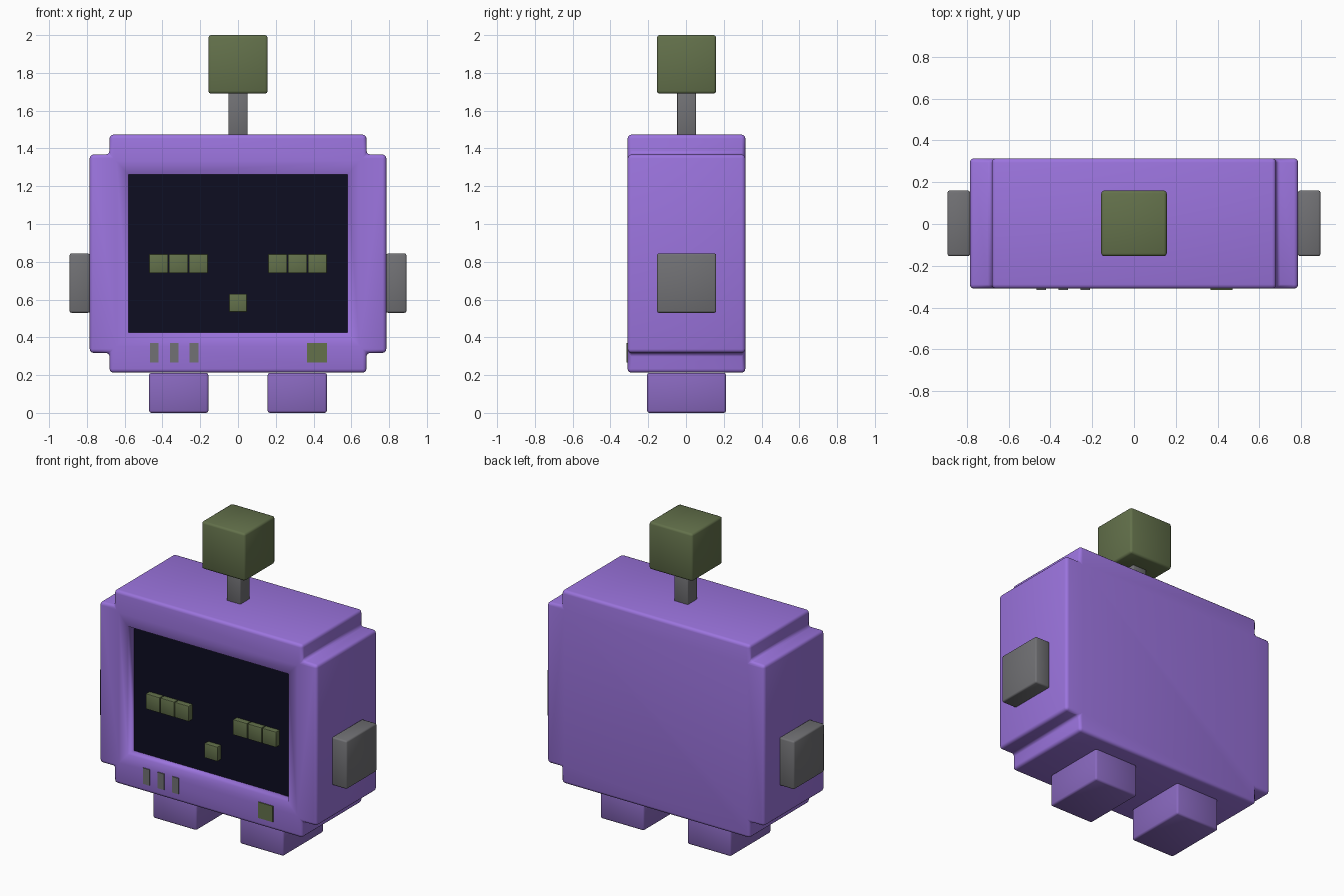
import bpy
import bmesh
from math import radians
from mathutils import Vector

if "Cube" in bpy.data.objects:
    bpy.data.objects.remove(bpy.data.objects["Cube"], do_unlink=True)


def material(name, color):
    mat = bpy.data.materials.new(name)
    mat.use_nodes = True
    mat.diffuse_color = (*color, 1)
    mat.node_tree.nodes["Principled BSDF"].inputs["Base Color"].default_value = (*color, 1)
    return mat


PURPLE = material("purple shell", (0.33, 0.175, 0.73))
VIOLET = material("violet feet", (0.25, 0.14, 0.52))
OLIVE = material("olive", (0.125, 0.165, 0.07))
GREY = material("grey", (0.165, 0.165, 0.175))
SCREEN = material("dark screen", (0.004, 0.004, 0.015))


def finish(name, bm, mats, angle):
    bmesh.ops.recalc_face_normals(bm, faces=bm.faces)
    mesh = bpy.data.meshes.new(name)
    bm.to_mesh(mesh)
    bm.free()
    obj = bpy.data.objects.new(name, mesh)
    bpy.context.collection.objects.link(obj)
    for mat in mats:
        mesh.materials.append(mat)
    bpy.ops.object.select_all(action="DESELECT")
    obj.select_set(True)
    bpy.context.view_layer.objects.active = obj
    bpy.ops.object.shade_smooth_by_angle(angle=radians(angle))
    return obj


def block(name, center, size, mat, bevel=0.012):
    """Box with softly rounded edges."""
    bm = bmesh.new()
    bmesh.ops.create_cube(bm, size=1)
    for v in bm.verts:
        v.co = Vector(center) + v.co * Vector(size)
    if bevel:
        bmesh.ops.bevel(bm, geom=bm.edges[:], offset=bevel, segments=2,
                        profile=0.5, affect="EDGES")
    return finish(name, bm, [mat], 60)


# Shell: stepped outline extruded front to back, with a recessed screen
FRONT, BACK, MID_Z = -0.309, 0.314, 0.843
quarter = [(0.785, 0.525), (0.68, 0.525), (0.68, 0.63)]
outline = []
for sx, sz in ((1, 1), (-1, 1), (-1, -1), (1, -1)):
    corner = [(sx * x, MID_Z + sz * z) for x, z in quarter]
    outline += corner if sx * sz > 0 else corner[::-1]

bm = bmesh.new()
front = bm.faces.new([bm.verts.new((x, FRONT, z)) for x, z in outline])
result = bmesh.ops.extrude_face_region(bm, geom=[front], use_keep_orig=True)
for v in result["geom"]:
    if isinstance(v, bmesh.types.BMVert):
        v.co.y = BACK
bmesh.ops.recalc_face_normals(bm, faces=bm.faces)
bmesh.ops.bevel(bm, geom=bm.edges[:], offset=0.02, segments=3, profile=0.5, affect="EDGES")

# Replace the front face by a frame, a soft inner ring, recess walls and the screen
front = min((f for f in bm.faces if len(f.verts) > 4), key=lambda f: f.calc_center_median().y)
front_y = front.calc_center_median().y
rim = list(front.edges)
bmesh.ops.delete(bm, geom=[front], context="FACES_ONLY")


def loop(half_x, half_z, y):
    return [bm.verts.new((sx * half_x, y, MID_Z + sz * half_z))
            for sx, sz in ((1, 1), (-1, 1), (-1, -1), (1, -1))]


def edge_loop(verts):
    return [bm.edges.new((verts[i], verts[(i + 1) % 4])) for i in range(4)]


rings = [loop(0.643, 0.49, front_y), loop(0.58, 0.418, front_y), loop(0.58, 0.418, -0.243)]
inner = edge_loop(rings[0])
bmesh.ops.triangle_fill(bm, edges=rim + inner, use_beauty=True, normal=(0, -1, 0))
for f in [f for f in bm.faces if all(v in rings[0] for v in f.verts)]:
    bm.faces.remove(f)
for a, b in zip(rings, rings[1:]):
    for i in range(4):
        j = (i + 1) % 4
        bm.faces.new((a[i], a[j], b[j], b[i]))
screen = bm.faces.new(rings[2])
screen.material_index = 1
for e in screen.edges:
    e.smooth = False
shell = finish("shell", bm, [PURPLE, SCREEN], 100)
for e in shell.data.edges:
    if all(abs(shell.data.vertices[i].co.y + 0.243) < 0.001 for i in e.vertices):
        e.use_edge_sharp = True

# Antenna
block("antenna_stem", (0, 0.003, 1.58), (0.1, 0.1, 0.23), GREY, 0.005)
block("antenna_cube", (0, 0.003, 1.845), (0.314, 0.314, 0.31), OLIVE, 0.014)

# Paired parts: feet, ears and the three-block eyes
for side, s in (("left", 1), ("right", -1)):
    block(f"{side}_foot", (s * 0.314, 0.003, 0.106), (0.314, 0.418, 0.212), VIOLET, 0.012)
    block(f"{side}_ear", (s * 0.838, 0.003, 0.687), (0.108, 0.314, 0.314), GREY, 0.01)
    for i in range(3):
        block(f"{side}_eye_{i + 1}", (s * (0.21 + 0.105 * i), -0.26, 0.79),
              (0.1, 0.04, 0.1), OLIVE, 0.003)

block("mouth", (0, -0.26, 0.582), (0.094, 0.04, 0.094), OLIVE, 0.003)

# Vents and button on the lower frame
for i in range(3):
    block(f"vent_{i + 1}", (-0.443 + 0.105 * i, -0.303, 0.318), (0.046, 0.024, 0.104), GREY, 0)
block("button", (0.418, -0.303, 0.318), (0.106, 0.024, 0.104), OLIVE, 0)
